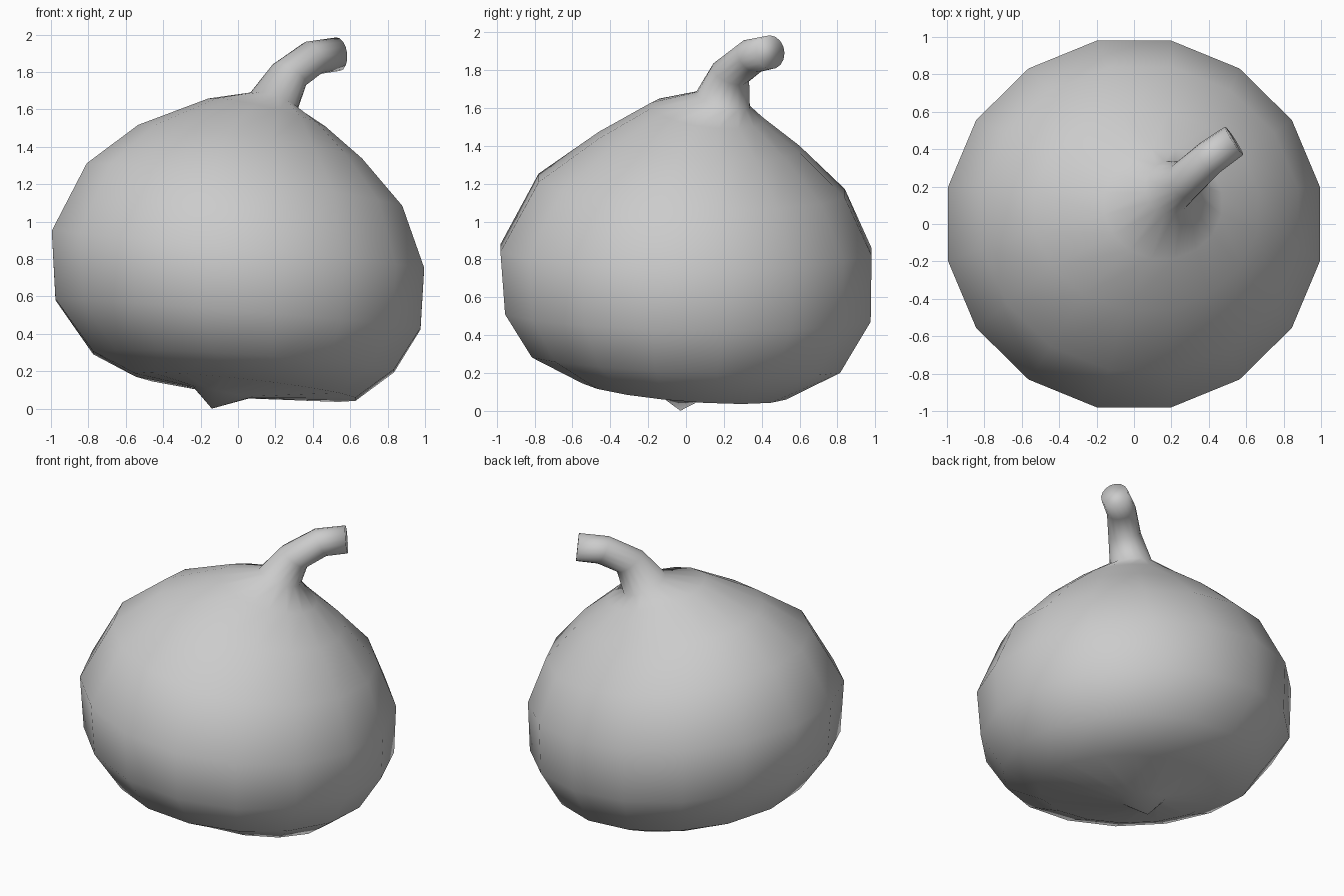
import bpy, bmesh, math
from mathutils import Vector

cube = bpy.data.objects.get("Cube")
if cube:
    bpy.data.objects.remove(cube, do_unlink=True)

SIDES = 16

grey = bpy.data.materials.new("plain_grey")
grey.use_nodes = True
colour = (0.6, 0.6, 0.6, 1)
grey.diffuse_color = colour
grey.node_tree.nodes["Principled BSDF"].inputs["Base Color"].default_value = colour


def ring(bm, centre, u, v):
    """One loop of vertices around a centre, spanned by two radius vectors."""
    verts = []
    for i in range(SIDES):
        a = math.tau * (i + 0.5) / SIDES
        verts.append(bm.verts.new(centre + u * math.cos(a) + v * math.sin(a)))
    return verts


def tilted(bm, x, y, z, rx, ry, sx, sy):
    """Body ring: ellipse in plan, leaning by slopes along x and y."""
    return ring(bm, Vector((x, y, z)), Vector((1, 0, sx)) * rx, Vector((0, 1, sy)) * ry)


def across(bm, x, y, z, r, tangent):
    """Stem ring: circle square to the stem direction."""
    n = Vector(tangent).normalized()
    v = n.cross(Vector((1, 0, 0))).normalized()
    return ring(bm, Vector((x, y, z)), v.cross(n) * r, v * r)


bm = bmesh.new()

# Leaning bulb, from the underside to the neck
body = [
    (-0.09, -0.02, 0.085, 0.15, 0.13, -0.2, -0.06),
    (0.04, -0.01, 0.115, 0.60, 0.55, -0.11, -0.08),
    (0.03, 0.00, 0.25, 0.82, 0.83, -0.06, -0.05),
    (0.00, 0.01, 0.505, 0.995, 0.985, -0.08, -0.02),
    (0.00, 0.00, 0.85, 1.015, 1.00, -0.10, -0.01),
    (0.035, 0.03, 1.19, 0.86, 0.825, -0.135, -0.05),
    (0.065, 0.07, 1.42, 0.61, 0.54, -0.15, -0.07),
    (0.155, 0.11, 1.575, 0.32, 0.30, -0.24, -0.13),
    (0.19, 0.195, 1.64, 0.13, 0.145, -0.3, -0.25),
]
loops = [tilted(bm, *row) for row in body]

# Bent stem
stem = [
    (0.275, 0.235, 1.785, 0.105, (0.5, 0.35, 0.8)),
    (0.40, 0.35, 1.875, 0.095, (0.8, 0.6, 0.45)),
    (0.535, 0.445, 1.895, 0.09, (0.85, 0.55, 0.1)),
]
loops += [across(bm, *row) for row in stem]

for low, high in zip(loops, loops[1:]):
    for i in range(SIDES):
        j = (i + 1) % SIDES
        bm.faces.new((low[i], low[j], high[j], high[i]))
bm.faces.new(loops[-1])

# Pointed nub underneath
point = bm.verts.new((-0.14, -0.03, 0))
for i in range(SIDES):
    bm.faces.new((loops[0][(i + 1) % SIDES], loops[0][i], point))

bmesh.ops.recalc_face_normals(bm, faces=bm.faces)
for face in bm.faces:
    face.smooth = True
mesh = bpy.data.meshes.new("bulb_with_stem")
bm.to_mesh(mesh)
bm.free()
mesh.materials.append(grey)
bulb = bpy.data.objects.new("bulb_with_stem", mesh)
bpy.context.collection.objects.link(bulb)
